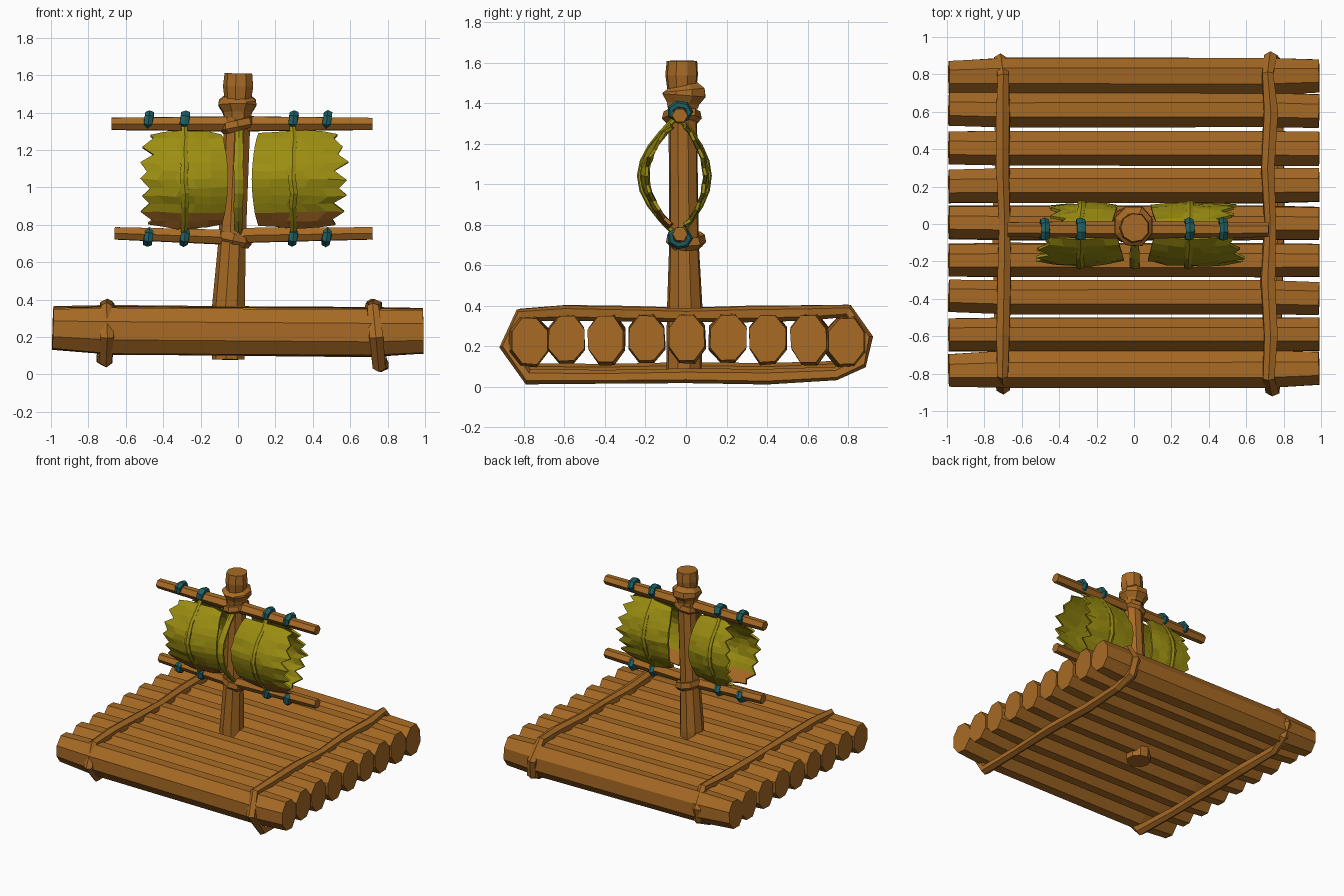
import bpy, bmesh, math, random
from mathutils import Vector

if "Cube" in bpy.data.objects:
    bpy.data.objects.remove(bpy.data.objects["Cube"])

random.seed(4)


def material(name, rgb):
    m = bpy.data.materials.new(name)
    m.diffuse_color = (*rgb, 1)
    m.use_nodes = True
    m.node_tree.nodes["Principled BSDF"].inputs["Base Color"].default_value = m.diffuse_color
    return m


WOOD = material("warm wood", (0.39, 0.145, 0.018))
LEAF = material("olive leaf", (0.33, 0.27, 0.006))
TEAL = material("teal cord", (0.014, 0.12, 0.13))


def finish(name, bm, mats):
    bmesh.ops.recalc_face_normals(bm, faces=bm.faces[:])
    me = bpy.data.meshes.new(name)
    bm.to_mesh(me)
    bm.free()
    for m in mats:
        me.materials.append(m)
    ob = bpy.data.objects.new(name, me)
    bpy.context.collection.objects.link(ob)
    return ob


def tube(name, pts, radii, mat, ref, sides=8, closed=False, jitter=0.0):
    """Low-poly sweep; radii holds one (along ref, across ref) pair per point."""
    bm = bmesh.new()
    pts = [Vector(p) for p in pts]
    n = len(pts)
    rings = []
    wobble = [1 + random.uniform(-jitter, jitter) for _ in range(sides)]
    for i, p in enumerate(pts):
        a = pts[i - 1] if closed or i else p
        b = pts[(i + 1) % n] if closed or i < n - 1 else p
        t = (b - a).normalized()
        u = Vector(ref)
        u = (u - t * u.dot(t)).normalized()
        v = t.cross(u)
        ru, rv = radii[i % len(radii)]
        ring = []
        for k in range(sides):
            ang = 2 * math.pi * (k + 0.5) / sides
            s = wobble[k] * (1 + random.uniform(-jitter, jitter) * 0.5)
            ring.append(bm.verts.new(p + u * ru * s * math.cos(ang) + v * rv * s * math.sin(ang)))
        rings.append(ring)
    for i in range(n if closed else n - 1):
        r0, r1 = rings[i], rings[(i + 1) % n]
        for k in range(sides):
            j = (k + 1) % sides
            bm.faces.new((r0[k], r0[j], r1[j], r1[k]))
    if not closed:
        bm.faces.new(rings[0])
        bm.faces.new(rings[-1])
    return finish(name, bm, [mat])


def R(r):
    return (r, r)


X, Z = (1, 0, 0), (0, 0, 1)

# Deck logs
for i, y in enumerate([-0.78, -0.59, -0.39, -0.195, 0.005, 0.205, 0.405, 0.61, 0.79]):
    dz = random.uniform(-0.012, 0.012)
    edge = 0.01 if i in (0, 8) else 0
    tilt = random.uniform(-0.008, 0.008)
    tube(f"deck_log_{i + 1}",
         [(-0.99, y + tilt, 0.25 + dz), (-0.68, y, 0.24 + dz), (0.7, y, 0.23 + dz), (0.99, y - tilt, 0.235 + dz)],
         [(0.115, 0.094), (0.133, 0.098 + edge), (0.133, 0.098 + edge), (0.122, 0.095)],
         WOOD, Z, 8, jitter=0.04)

# Lashings wrapped round the whole deck
for name, x, lean, drop in (("left", -0.705, -0.01, 0.03), ("right", 0.74, 0.025, 0.0)):
    half = [(-0.885, 0.20), (-0.82, 0.355), (-0.6, 0.365), (-0.3, 0.36), (0, 0.355), (0.3, 0.36),
            (0.6, 0.365), (0.8, 0.375), (0.885, 0.24), (0.86, 0.12), (0.74, 0.065), (0.4, 0.05),
            (0, 0.055), (-0.4, 0.05), (-0.78, 0.05)]
    pts = [(x + (0.22 - z) * lean * 5 + random.uniform(-0.01, 0.01), y * (1 - drop * 0.5),
            z + (drop if z < 0.2 else 0)) for y, z in half]
    tube(f"{name}_deck_lashing", pts, [(0.042, 0.038), (0.034, 0.034), (0.04, 0.04)],
         WOOD, X, 6, closed=True, jitter=0.08)

# Mast
tube("mast", [(-0.05, -0.01, 0.08), (-0.05, -0.005, 0.37), (-0.03, -0.01, 0.72), (-0.005, -0.015, 1.3),
              (0.0, -0.02, 1.46), (0.002, -0.02, 1.54), (0.003, -0.02, 1.61)],
     [R(0.09), R(0.09), R(0.075), R(0.073), R(0.072), R(0.083), R(0.077)], WOOD, X, 9, jitter=0.03)
tube("mast_collar", [(0, -0.015, 1.375), (0, -0.015, 1.40), (0, -0.01, 1.44), (0, -0.01, 1.465), (0, -0.015, 1.49)],
     [R(0.08), R(0.085), R(0.113), R(0.108), R(0.075)], WOOD, X, 8, jitter=0.05)


def wrap(name, cx, cy, cz, r, tilt):
    # slanted rope ring binding a yard to the mast
    pts = [(cx + r * math.cos(a), cy + r * math.sin(a), cz + tilt * math.cos(a))
           for a in (2 * math.pi * k / 8 for k in range(8))]
    tube(name, pts, [(0.033, 0.022)], WOOD, Z, 5, closed=True, jitter=0.08)


wrap("upper_yard_lashing", 0.0, -0.02, 1.335, 0.078, 0.02)
wrap("lower_yard_lashing", -0.025, 0.0, 0.725, 0.078, -0.02)

# Yards
YARD_Y = -0.03
for name, z, x0 in (("upper_yard", 1.34, -0.675), ("lower_yard", 0.745, -0.66)):
    s = 0.01 if z < 1 else 0
    tube(name, [(x0, YARD_Y, z + s), (-0.1, YARD_Y, z - s), (0.1, YARD_Y, z), (0.72, YARD_Y, z + s)],
         [R(0.038), R(0.045), R(0.045), R(0.038)], WOOD, Z, 6, jitter=0.05)

# Teal cords on the yards
for row, z in (("upper", 1.36), ("lower", 0.735)):
    for i, x in enumerate((-0.478, -0.285, 0.295, 0.475)):
        pts = [(x + 0.006 * math.sin(a), YARD_Y + 0.045 * math.cos(a), z + 0.034 * math.sin(a))
               for a in (2 * math.pi * k / 7 for k in range(7))]
        tube(f"{row}_cord_{i + 1}", pts, [(0.026, 0.02)], TEAL, X, 6, closed=True, jitter=0.08)


def belly(z, depth):
    # bowed side profile of the sail
    return -0.04 + depth * math.cos(math.pi / 2 * min(1, abs(z - 1.04) / 0.3))


def sheet(name, x_in, x_out, depth, seed):
    """Bowed leaf sheet with a ragged outer edge."""
    rng = random.Random(seed)
    rows, cols = 12, 5
    bm = bmesh.new()
    grid = []
    for r in range(rows + 1):
        z = 0.785 + 0.515 * r / rows
        f = abs(2 * r / rows - 1)
        side = 1 if x_out > 0 else -1
        inner = x_in + side * 0.035 * f ** 2
        outer = x_out - side * (0.05 * f ** 3 + (rng.uniform(0.05, 0.085) if r % 2 else rng.uniform(0, 0.025)))
        line = []
        for c in range(cols + 1):
            k = c / cols
            rag = -0.02 * (2 * k - 1) ** 2 * (1 if z > 1 else -1) * (r in (0, rows))
            y = belly(z, depth) * (1 - 0.12 * (2 * k - 1) ** 2) + rng.uniform(-0.006, 0.006)
            line.append(bm.verts.new((inner + (outer - inner) * k, y, z + rag + rng.uniform(-0.006, 0.006))))
        grid.append(line)
    for r in range(rows):
        for c in range(cols):
            f = bm.faces.new((grid[r][c], grid[r][c + 1], grid[r + 1][c + 1], grid[r + 1][c]))
            # wood-brown hem along the foot of the front sheets
            f.material_index = int(depth < 0 and r < 2)
    ob = finish(name, bm, [LEAF, WOOD])
    mod = ob.modifiers.new("thickness", 'SOLIDIFY')
    mod.thickness = 0.016
    mod.offset = 0


# Leaf sheets: front and back, either side of the mast
FRONT, BACK = -0.178, 0.145
sheet("left_front_sail", -0.055, -0.535, FRONT, 1)
sheet("right_front_sail", 0.075, 0.595, FRONT, 2)
sheet("left_back_sail", -0.09, -0.47, BACK, 3)
sheet("right_back_sail", 0.09, 0.55, BACK, 5)


def strap(name, x, depth, half_width):
    zs = [0.755 + 0.575 * k / 8 for k in range(9)]
    pts = [(x + random.uniform(-0.006, 0.006), belly(z, depth * 1.06), z) for z in zs]
    radii = [(half_width * (0.75 + 0.25 * math.sin(math.pi * k / 8)), 0.014) for k in range(9)]
    tube(name, pts, radii, LEAF, X, 6)


# Stem straps holding the leaves
for side, x in (("left", -0.285), ("right", 0.295)):
    strap(f"{side}_front_strap", x, FRONT, 0.024)
    strap(f"{side}_back_strap", x, BACK, 0.024)
strap("centre_strap", 0.005, FRONT, 0.03)
